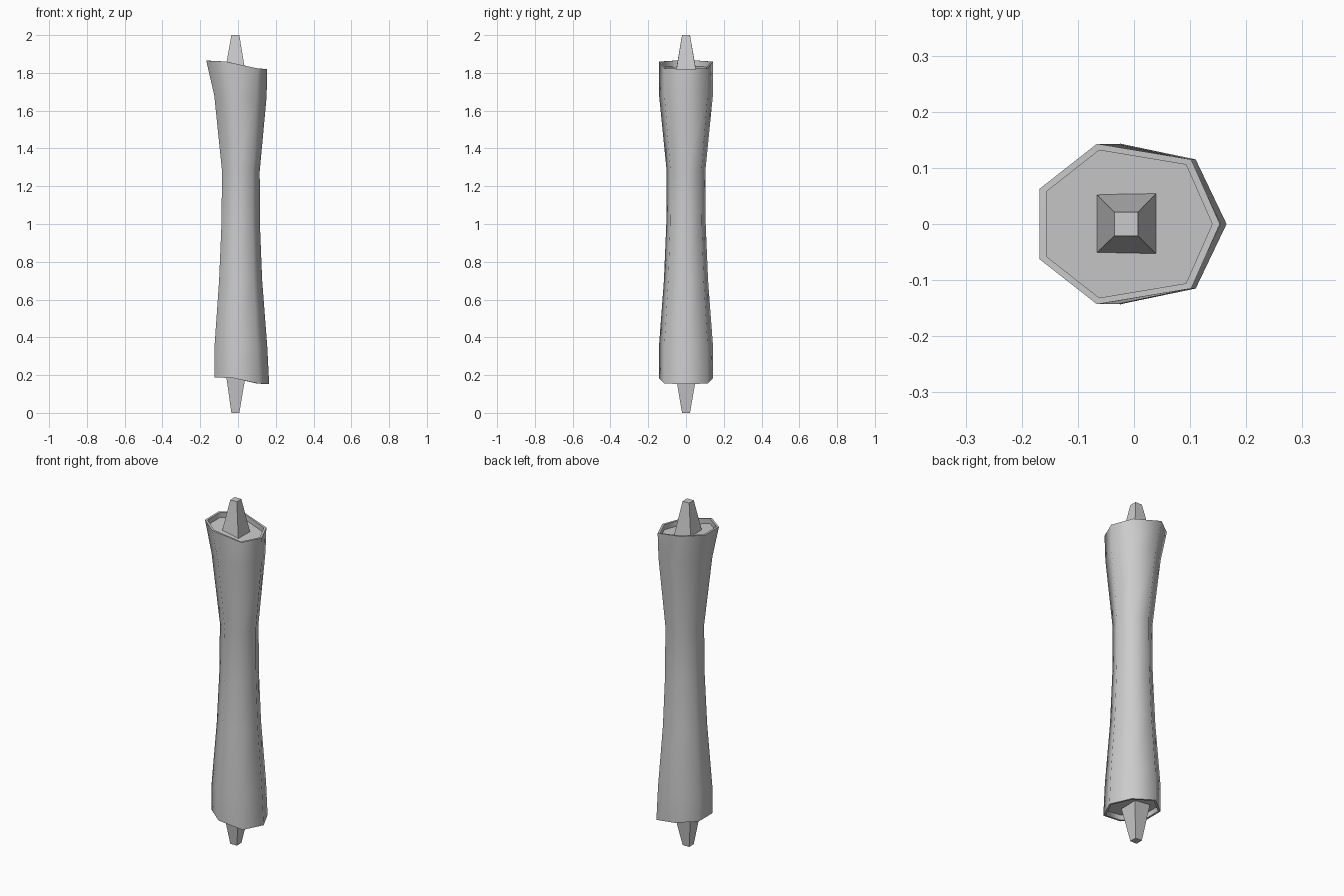
import bpy, math
from math import radians, cos, sin

if "Cube" in bpy.data.objects:
    bpy.data.objects.remove(bpy.data.objects["Cube"])


def make(name, verts, faces, angle):
    me = bpy.data.meshes.new(name)
    me.from_pydata(verts, [], faces)
    me.update()
    ob = bpy.data.objects.new(name, me)
    bpy.context.collection.objects.link(ob)
    bpy.ops.object.select_all(action='DESELECT')
    ob.select_set(True)
    bpy.context.view_layer.objects.active = ob
    bpy.ops.object.mode_set(mode='EDIT')
    bpy.ops.mesh.select_all(action='SELECT')
    bpy.ops.mesh.normals_make_consistent(inside=False)
    bpy.ops.object.mode_set(mode='OBJECT')
    bpy.ops.object.shade_smooth_by_angle(angle=radians(angle))
    return ob


def loft(rings):
    """Bridge a stack of equal rings and cap both ends."""
    n = len(rings[0])
    verts = [p for r in rings for p in r]
    faces = [(k*n + i, k*n + (i+1) % n, (k+1)*n + (i+1) % n, (k+1)*n + i)
             for k in range(len(rings)-1) for i in range(n)]
    faces.append(tuple(reversed(range(n))))
    faces.append(tuple(range((len(rings)-1)*n, len(rings)*n)))
    return verts, faces


def mirrored(half):
    """Full seven-point ring from the point on the axis and three at +y."""
    return half + [(x, -y, z) for x, y, z in reversed(half[1:])]


def round_ring(z, r, cx):
    return [(cx + r*cos(i*math.tau/7), r*sin(i*math.tau/7), z) for i in range(7)]


def inset(ring, dz):
    cx = sum(p[0] for p in ring) / len(ring)
    return [(cx + (x-cx)*0.92, y*0.92, z+dz) for x, y, z in ring]


# Seven-sided waisted shaft with slanted, recessed ends
bottom = mirrored([(0.165, 0, 0.153), (0.11, 0.115, 0.155),
                   (-0.025, 0.143, 0.184), (-0.125, 0.063, 0.188)])
top = mirrored([(0.153, 0, 1.82), (0.102, 0.115, 1.824),
                (-0.066, 0.143, 1.86), (-0.168, 0.063, 1.865)])
middle = [round_ring(*a) for a in [(0.35, 0.147, 0.008), (0.70, 0.12, 0.008),
                                   (1.00, 0.107, 0.009), (1.28, 0.105, 0.01),
                                   (1.68, 0.146, 0.006)]]
rings = [inset(bottom, 0.03), inset(bottom, 0), bottom, *middle,
         top, inset(top, 0), inset(top, -0.03)]
make("shaft", *loft(rings), 60)


# Tapered four-sided pegs at both ends
def peg(name, z_tip, z_left, z_right):
    base = [(-0.066, -0.051, z_left), (0.04, -0.054, z_right),
            (0.04, 0.055, z_right), (-0.066, 0.052, z_left)]
    tip = [(-0.014 + sx*0.021, sy*0.021, z_tip)
           for sx, sy in [(-1, -1), (1, -1), (1, 1), (-1, 1)]]
    make(name, *loft([base, tip]), 20)


peg("top_peg", 2.0, 1.825, 1.80)
peg("bottom_peg", 0.0, 0.22, 0.195)
